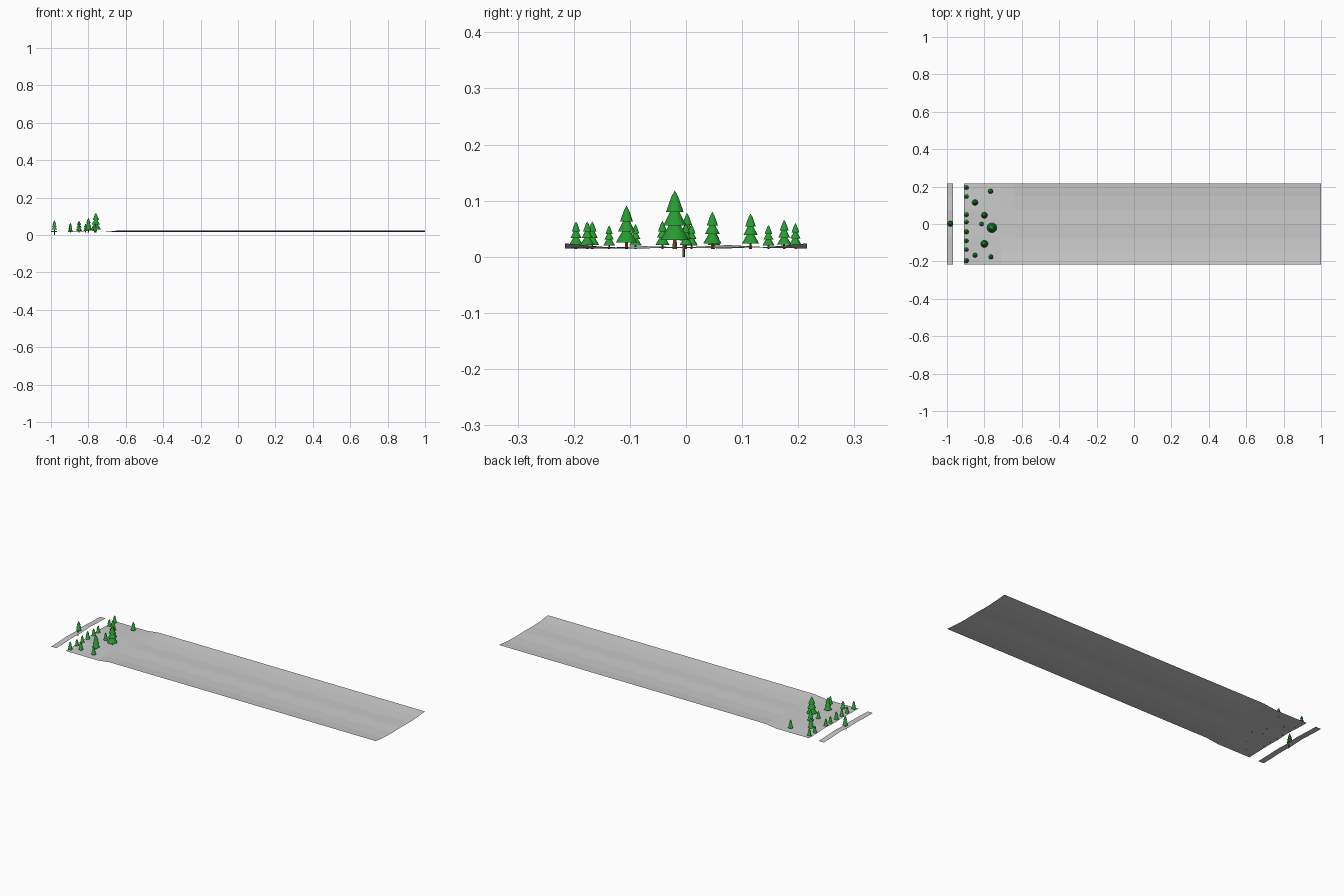
import bpy, bmesh, math

if "Cube" in bpy.data.objects:
    bpy.data.objects.remove(bpy.data.objects["Cube"])

def material(name, col):
    m = bpy.data.materials.new(name)
    m.diffuse_color = (*col, 1)
    m.use_nodes = True
    m.node_tree.nodes["Principled BSDF"].inputs["Base Color"].default_value = m.diffuse_color
    return m

LEAF = material("leaf_green", (0.02, 0.33, 0.03))
BARK = material("bark_brown", (0.2, 0.1, 0.05))

def finish(bm, name, mat=None, smooth=False):
    me = bpy.data.meshes.new(name)
    bmesh.ops.recalc_face_normals(bm, faces=bm.faces)
    bm.to_mesh(me)
    bm.free()
    ob = bpy.data.objects.new(name, me)
    bpy.context.collection.objects.link(ob)
    if mat:
        me.materials.append(mat)
    if smooth:
        bpy.context.view_layer.objects.active = ob
        bpy.ops.object.select_all(action='DESELECT')
        ob.select_set(True)
        bpy.ops.object.shade_smooth_by_angle(angle=math.radians(40))
    return ob

# Terrain sheets: rows of x stations, each with a height profile across y
YS = [-0.216, -0.15, -0.075, 0, 0.075, 0.15, 0.216]

def sheet(name, rows):
    bm = bmesh.new()
    grid = [[bm.verts.new((x, y, z)) for y, z in zip(YS, zs)] for x, zs in rows]
    for a, b in zip(grid, grid[1:]):
        for i in range(len(YS) - 1):
            bm.faces.new((a[i], b[i], b[i + 1], a[i + 1]))
    ob = finish(bm, name)
    if ob.data.polygons[0].normal.z < 0:
        ob.data.flip_normals()

VALLEY = [0.024, 0.018, 0.015, 0.017, 0.015, 0.018, 0.024]
FLAT = [0.015, 0.015, 0.016, 0.016, 0.017, 0.016, 0.015]
HUMP = [0.015, 0.016, 0.019, 0.017, 0.021, 0.017, 0.016]
sheet("valley_ground", [(-0.91, HUMP), (-0.82, FLAT), (-0.71, FLAT),
                        (-0.64, VALLEY), (1.0, VALLEY)])
sheet("far_ground_strip", [(-1.0, HUMP), (-0.967, HUMP)])

# Lathe helper for trunks and foliage
def lathe(name, profile, loc, mat, n=10):
    bm = bmesh.new()
    rings = []
    for r, z in profile:
        if r == 0:
            rings.append([bm.verts.new((0, 0, z))] * n)
        else:
            rings.append([bm.verts.new((r * math.cos(2 * math.pi * i / n),
                                        r * math.sin(2 * math.pi * i / n), z)) for i in range(n)])
    for a, b in zip(rings, rings[1:]):
        for i in range(n):
            j = (i + 1) % n
            bm.faces.new(list(dict.fromkeys((a[i], a[j], b[j], b[i]))))
    ob = finish(bm, name, mat, True)
    ob.location = loc
    return ob

# Conifer: three overlapping tiers on a slim trunk
def tree(i, x, y, top, base=0.014):
    h = top - base
    prof = [(0, 1), (0.06, 0.9), (0.16, 0.63), (0.07, 0.66),
            (0.21, 0.40), (0.09, 0.43), (0.26, 0.15), (0, 0.22)]
    lathe(f"tree_foliage_{i}", [(r * h, z * h) for r, z in prof], (x, y, base), LEAF)
    lathe(f"tree_trunk_{i}", [(0, 0), (0.045 * h, 0), (0.03 * h, 0.3 * h), (0, 0.3 * h)],
          (x, y, base), BARK, 6)

TREES = [(-.896, .195, .060), (-.896, .147, .057), (-.85, .115, .077), (-.767, .175, .066),
         (-.80, .047, .080), (-.896, .05, .060), (-.896, .010, .058), (-.815, 0, .060),
         (-.896, -.042, .064), (-.896, -.09, .058), (-.896, -.137, .056), (-.896, -.196, .063),
         (-.85, -.167, .063), (-.765, -.176, .063), (-.80, -.106, .091), (-.76, -.020, .118)]
for i, (x, y, top) in enumerate(TREES):
    tree(i, x, y, top)

# Lone tree on the far strip with a long exposed trunk
tree("far", -.982, .002, .078, .020)
lathe("far_tree_root", [(0, 0), (.003, 0), (.003, .024), (0, .024)], (-.982, -.004, 0), BARK, 6)
